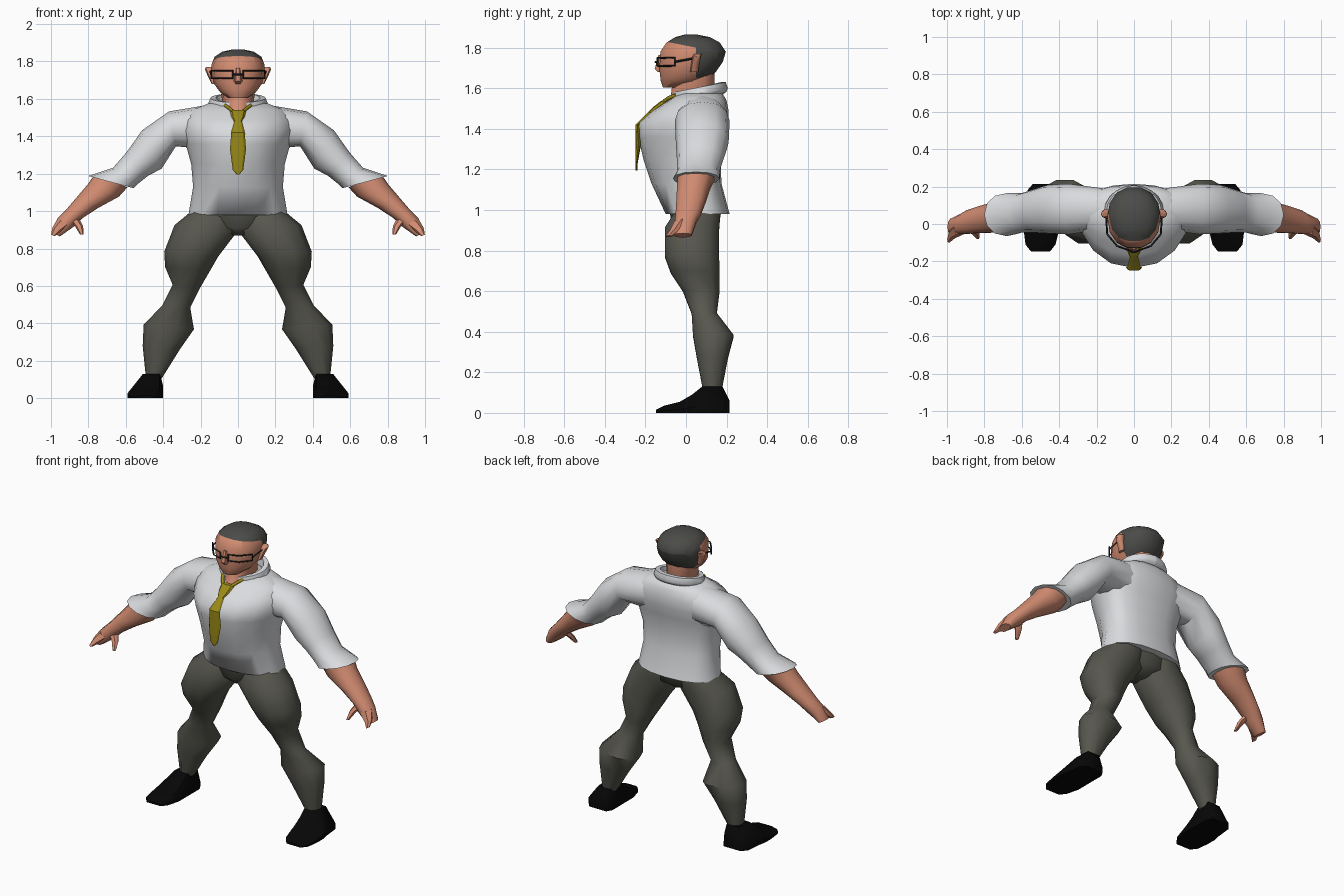
import bpy, bmesh
from math import sin, cos, tau, radians, copysign

cube = bpy.data.objects.get("Cube")
if cube:
    bpy.data.objects.remove(cube, do_unlink=True)


def material(name, red, green, blue):
    mat = bpy.data.materials.new(name)
    mat.use_nodes = True
    mat.diffuse_color = (red, green, blue, 1)
    shader = mat.node_tree.nodes["Principled BSDF"]
    shader.inputs["Base Color"].default_value = (red, green, blue, 1)
    shader.inputs["Roughness"].default_value = .9
    return mat


WHITE = material("shirt white", .7, .71, .73)
SKIN = material("skin", .64, .26, .165)
GREY = material("trouser grey", .095, .094, .077)
HAIR = material("hair grey", .07, .072, .065)
GOLD = material("tie gold", .32, .25, .008)
BLACK = material("shoe black", .002, .002, .002)
FRAME = material("glasses dark", .02, .02, .02)


def rounded(value, power):
    """Reshape a sine or cosine: below one is boxier, above one more pointed."""
    return copysign(abs(value) ** power, value)


def section(x, z, radius, middle, front, back, tilt=0, sides=12, powers=(.92, .92)):
    """Rounded ring about (x, middle, z), tilted in the x-z plane."""
    points = []
    for k in range(sides):
        across = radius * rounded(cos(tau * k / sides), .92)
        sine = sin(tau * k / sides)
        along = back * rounded(sine, powers[1]) if sine > 0 else front * rounded(sine, powers[0])
        points.append((x + across * cos(tilt), middle + along, z + across * sin(tilt)))
    return points


def stack(levels, middle=None, **options):
    """Horizontal rings on the centre line from (z, half width, front, back)."""
    rings = []
    for z, width, front, back in levels:
        centre = (front + back) / 2 if middle is None else middle
        rings.append(section(0, z, width, centre, centre - front, back - centre, **options))
    return rings


def limb(path, y=(0, 0), depth=(0, 0), tilt=(0, 0), sides=10):
    """Rings along (x, z, radius[, y, depth]); the other values blend end to end."""
    rings = []
    for k, (x, z, radius, *own) in enumerate(path):
        t = k / (len(path) - 1)
        middle, half, angle = (a + (b - a) * t for a, b in (y, depth, tilt))
        middle, half = own or (middle, half)
        rings.append(section(x, z, radius, middle, half, half, radians(angle), sides))
    return rings


def finish(obj, mat, mirror):
    bpy.context.collection.objects.link(obj)
    obj.data.materials.append(mat)
    if mirror:
        obj.modifiers.new("Mirror", 'MIRROR')
    return obj


def loft(name, mat, rings, mirror=False, angle=50):
    """Skin a list of equal sections and cap both ends."""
    bm = bmesh.new()
    rows = [[bm.verts.new(point) for point in ring] for ring in rings]
    for lower, upper in zip(rows, rows[1:]):
        for k in range(len(lower)):
            bm.faces.new((lower[k - 1], lower[k], upper[k], upper[k - 1]))
    bm.faces.new(rows[0])
    bm.faces.new(rows[-1])
    bmesh.ops.recalc_face_normals(bm, faces=bm.faces)
    mesh = bpy.data.meshes.new(name)
    bm.to_mesh(mesh)
    bm.free()
    obj = finish(bpy.data.objects.new(name, mesh), mat, mirror)
    bpy.ops.object.select_all(action='DESELECT')
    obj.select_set(True)
    bpy.context.view_layer.objects.active = obj
    bpy.ops.object.shade_smooth_by_angle(angle=radians(angle))
    return obj


def wire(name, mat, points, radius, closed=False):
    """Thin square tube through the points, mirrored in x."""
    curve = bpy.data.curves.new(name, 'CURVE')
    curve.dimensions = '3D'
    curve.bevel_depth = radius
    curve.bevel_resolution = 0
    curve.use_fill_caps = True
    spline = curve.splines.new('POLY')
    spline.points.add(len(points) - 1)
    for target, point in zip(spline.points, points):
        target.co = (*point, 1)
    spline.use_cyclic_u = closed
    finish(bpy.data.objects.new(name, curve), mat, mirror=True)


# Shirt body with a full chest and slightly flared hem
body = [(.98, .265, -.1, .215), (1.13, .24, -.17, .175), (1.25, .25, -.21, .17),
        (1.36, .28, -.235, .19), (1.43, .3, -.235, .21), (1.49, .29, -.165, .21),
        (1.54, .25, -.09, .2), (1.575, .16, -.04, .18)]
loft("shirt_body", WHITE, stack(body, middle=.04, sides=16, powers=(1.2, .65)), angle=70)

# Sleeves ending in wide rolled cuffs
sleeve = [(.16, 1.45, .12, .08, .11), (.35, 1.44, .095, .08, .135), (.46, 1.33, .115, .08, .13),
          (.54, 1.25, .085, .07, .115), (.6, 1.19, .08, .06, .105), (.68, 1.155, .125, .05, .115)]
loft("sleeves", WHITE, limb(sleeve, tilt=(95, 15), sides=12), mirror=True)

# Bare forearms, palms, index fingers and thumbs
forearm = [(.68, 1.16, .095), (.72, 1.11, .09), (.81, 1.04, .065),
           (.88, .98, .05), (.92, .94, .05), (.975, .875, .025)]
loft("forearms_and_hands", SKIN,
     limb(forearm, (.05, -.015), (.095, .045), tilt=(20, 25)), mirror=True)
index = [(.93, .94, .04), (.97, .9, .025), (.99, .87, .01)]
loft("index_fingers", SKIN,
     limb(index, (-.02, -.085), (.04, .015), tilt=(25, 25), sides=6), mirror=True)
thumb = [(.88, .96, .03), (.85, .92, .022), (.835, .875, .01)]
loft("thumbs", SKIN, limb(thumb, (-.01, -.07), (.03, .012), sides=6), mirror=True)

# Trouser seat and legs
seat = [(.87, .03, -.03, .1), (.91, .16, -.075, .16), (1.03, .23, -.08, .18)]
loft("trouser_seat", GREY, stack(seat))
leg = [(.12, 1.04, .1, .06, .1), (.135, .98, .125, .055, .12), (.17, .91, .17, .03, .14),
       (.25, .77, .145, .03, .14), (.27, .69, .12, .045, .125), (.275, .6, .075, .075, .095),
       (.33, .49, .075, .09, .065), (.37, .38, .135, .135, .105), (.41, .27, .1, .13, .08),
       (.45, .11, .043, .13, .048)]
loft("trouser_legs", GREY, limb(leg, tilt=(5, 5)), mirror=True)


# Shoes: flat-soled sections from toe to heel
def shoe_section(y, inner, outer, height):
    slope = (outer - inner) / 5
    return [(inner, y, 0), (outer, y, 0), (outer, y, height * .3),
            (outer - slope * 2, y, height), (inner + slope / 2, y, height),
            (inner, y, height / 2)]


shoe = [(-.148, .45, .55, .015), (-.11, .42, .58, .035), (-.03, .4, .59, .055),
        (.03, .4, .59, .09), (.08, .4, .58, .13), (.18, .4, .57, .13), (.215, .42, .54, .06)]
loft("shoes", BLACK, [shoe_section(*station) for station in shoe], mirror=True)

# Neck, head, nose and pointed ears
neck = [(1.5, .05, -.14, .12), (1.56, .085, -.075, .14), (1.68, .09, -.06, .14)]
loft("neck", SKIN, stack(neck))
skull = [(1.605, .05, -.115, -.02), (1.635, .095, -.127, .09), (1.68, .128, -.133, .15),
         (1.73, .14, -.133, .185), (1.78, .143, -.13, .2), (1.825, .125, -.1, .17),
         (1.852, .085, -.055, .12), (1.864, .03, -.01, .06)]
head = loft("head", SKIN, stack(skull, sides=14))
nose = [(1.765, .012, -.138, -.1), (1.695, .024, -.158, -.1), (1.68, .016, -.142, -.1)]
loft("nose", SKIN, stack(nose, sides=6))
ear = [(.13, 1.68, .01), (.14, 1.73, .025), (.15, 1.76, .028), (.15, 1.77, .02)]
loft("ears", SKIN, limb(ear, (.04, .06), (.02, .02), sides=8), mirror=True)

# Hair: cut the hairline into the head and colour the crown and back
CROWN, TEMPLE, NAPE, SLANT = 1.81, .05, 1.65, .2
head.data.materials.append(HAIR)
bm = bmesh.new()
bm.from_mesh(head.data)
for point, normal in (((0, 0, CROWN), (0, SLANT, 1)), ((0, TEMPLE, 0), (0, 1, 0)),
                      ((0, 0, NAPE), (0, 0, 1))):
    bmesh.ops.bisect_plane(bm, geom=bm.verts[:] + bm.edges[:] + bm.faces[:],
                           plane_co=point, plane_no=normal)
for face in bm.faces:
    centre = face.calc_center_median()
    behind = centre.y > TEMPLE and centre.z > NAPE
    face.material_index = int(centre.z + SLANT * centre.y > CROWN or behind)
bm.to_mesh(head.data)
bm.free()

# Glasses: rims, bridge and arms
low, high = 1.71, 1.75
middle = (low + high) / 2
inner, corner, outer = (.028, -.14), (.09, -.118), (.143, -.055)
wire("glasses_rims", FRAME, [(*inner, high), (*corner, high), (*outer, high),
                             (*outer, low), (*corner, low), (*inner, low)], .005, closed=True)
wire("glasses_bridge", FRAME, [(0, -.152, middle), (*inner, middle)], .005)
wire("glasses_arms", FRAME, [(*outer, middle), (.15, .05, high)], .005)


# Folded collar, open at the throat
def collar_section(turn):
    drop = max(0, turn - 2) * .04
    fold = [(.7, -.07), (.78, 0), (.97, 0), (1.05, -.03 - drop), (.98, -.05 - drop)]
    rim = 1.605 + .025 * cos(turn)
    return [(.152 * size * sin(turn), .065 + .135 * size * cos(turn), rim + lift)
            for size, lift in fold]


loft("collar", WHITE, [collar_section(radians(18 * k)) for k in range(10)], mirror=True)

# Tie with a knot and neck straps
tie = [(1.54, .045, -.12, -.06), (1.505, .036, -.165, -.12), (1.48, .022, -.19, -.15),
       (1.42, .036, -.25, -.23), (1.33, .043, -.25, -.22), (1.22, .028, -.25, -.24),
       (1.195, .006, -.248, -.24)]
loft("tie", GOLD, stack(tie, sides=8), angle=30)
wire("tie_straps", GOLD, [(.03, -.11, 1.535), (.05, -.085, 1.552), (.07, -.05, 1.565)], .01)
